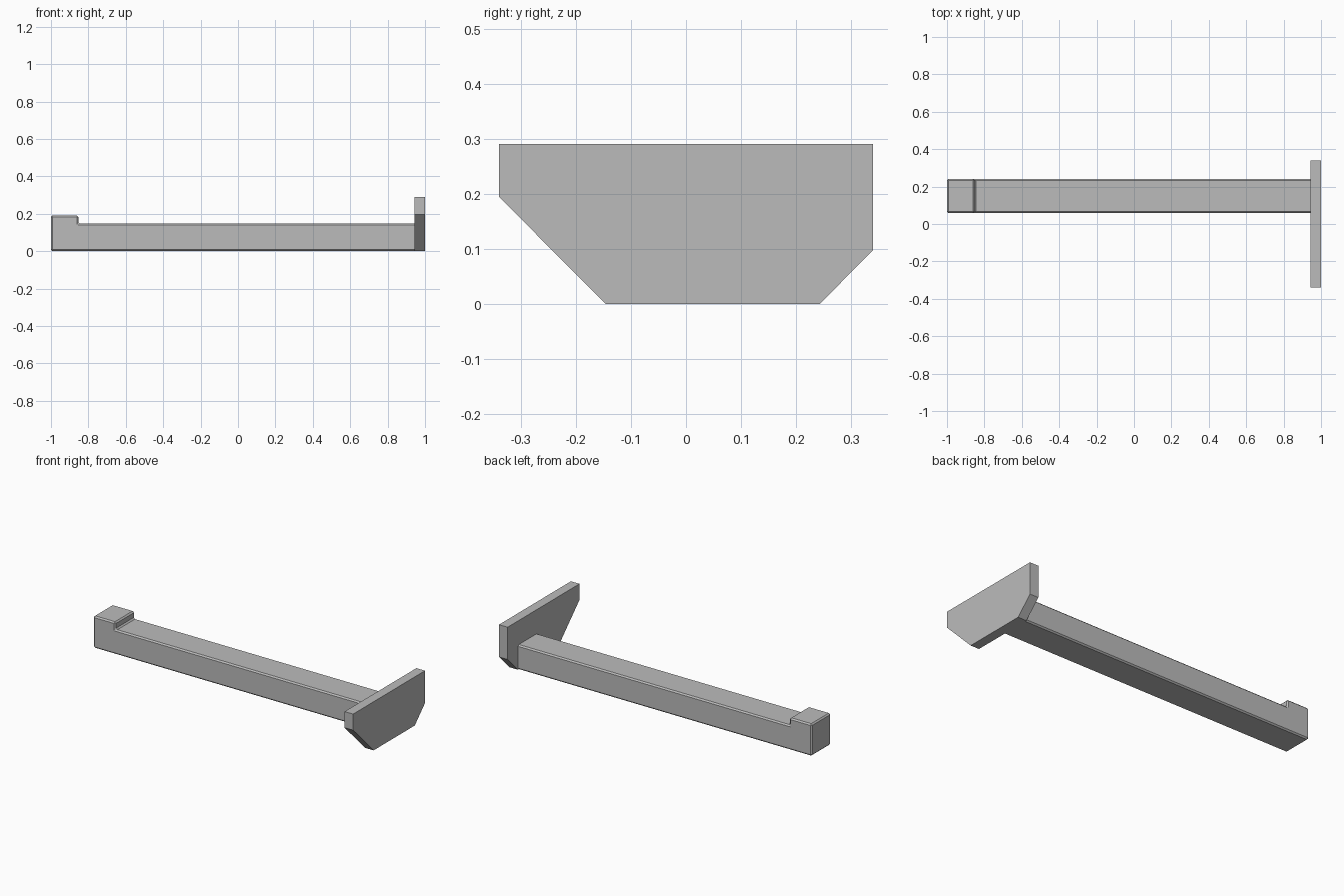
import bpy
import bmesh

cube = bpy.data.objects.get("Cube")
if cube:
    bpy.data.objects.remove(cube, do_unlink=True)

grey = bpy.data.materials.new("plain grey")
grey.use_nodes = True
colour = (0.5, 0.5, 0.5, 1)
grey.diffuse_color = colour
grey.node_tree.nodes["Principled BSDF"].inputs["Base Color"].default_value = colour


def extrude_profile(name, points, direction):
    """Extrude a closed 3D outline along a direction into a solid."""
    bm = bmesh.new()
    face = bm.faces.new([bm.verts.new(p) for p in points])
    result = bmesh.ops.extrude_face_region(bm, geom=[face], use_keep_orig=True)
    moved = [g for g in result["geom"] if isinstance(g, bmesh.types.BMVert)]
    bmesh.ops.translate(bm, verts=moved, vec=direction)
    bmesh.ops.recalc_face_normals(bm, faces=bm.faces)
    mesh = bpy.data.meshes.new(name)
    bm.to_mesh(mesh)
    bm.free()
    mesh.materials.append(grey)
    obj = bpy.data.objects.new(name, mesh)
    bpy.context.collection.objects.link(obj)
    return obj


# Long bar with a raised catch at the far end, all edges lightly chamfered
bar_outline = [(-1, 0), (0.955, 0), (0.955, 0.147), (-0.853, 0.147),
               (-0.853, 0.191), (-1, 0.191)]
bar = extrude_profile("latch_bar", [(x, 0.059, z) for x, z in bar_outline],
                      (0, 0.182, 0))
chamfer = bar.modifiers.new("chamfer", "BEVEL")
chamfer.width = 0.008
chamfer.segments = 1
chamfer.limit_method = "ANGLE"

# End plate with two clipped lower corners
plate_outline = [(-0.34, 0.291), (-0.34, 0.195), (-0.146, 0),
                 (0.243, 0), (0.34, 0.098), (0.34, 0.291)]
extrude_profile("end_plate", [(0.943, y, z) for y, z in plate_outline],
                (0.057, 0, 0))
